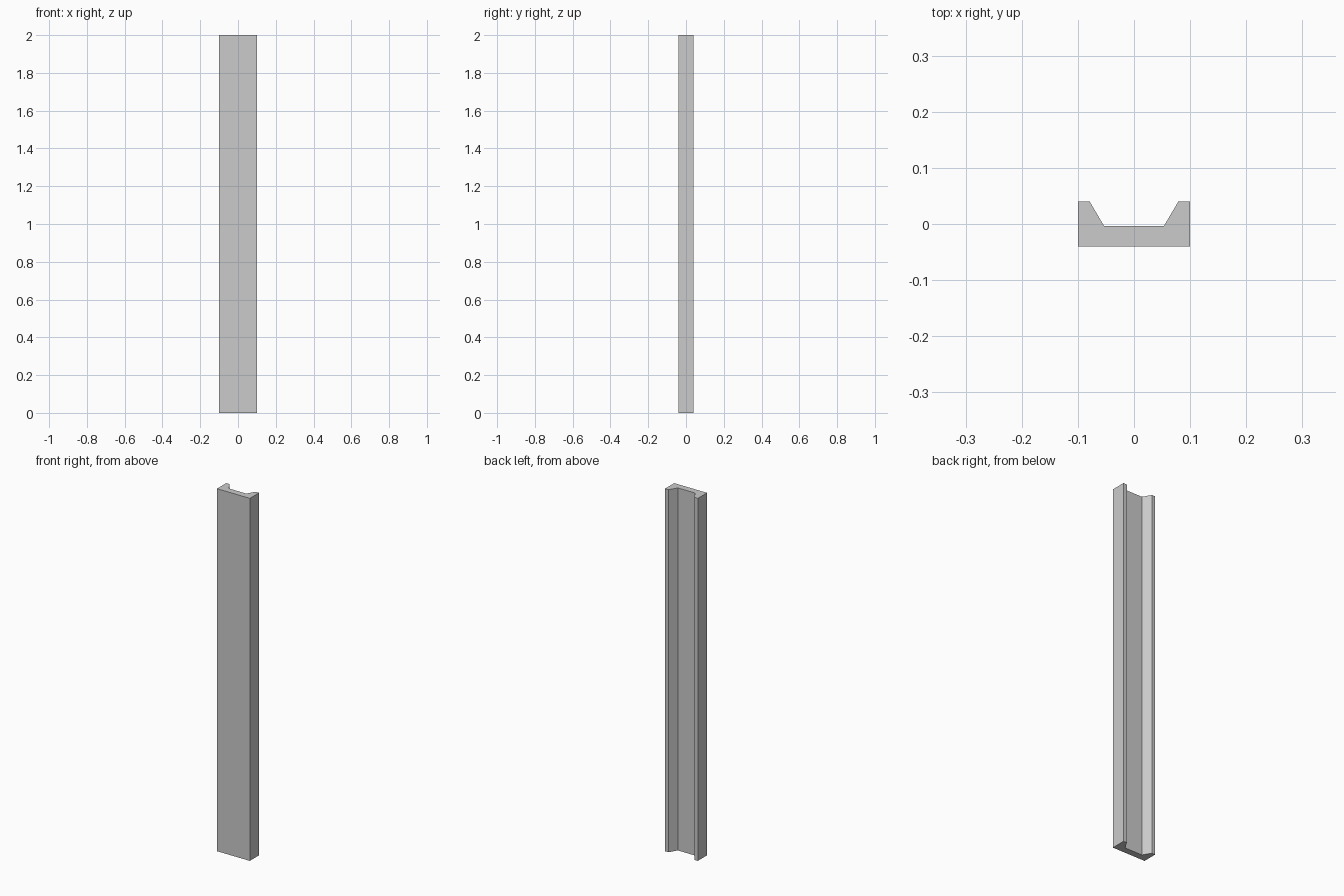
import bpy
import bmesh

if "Cube" in bpy.data.objects:
    bpy.data.objects.remove(bpy.data.objects["Cube"])

HEIGHT = 2.0

# Channel cross-section: right half, mirrored to the left
half = [(0.1, -0.04), (0.1, 0.04), (0.079, 0.04), (0.053, -0.004)]
profile = half + [(-x, y) for x, y in reversed(half)]

# Channel beam: extrude the profile upwards
bm = bmesh.new()
base = bm.faces.new([bm.verts.new((x, y, 0)) for x, y in profile])
result = bmesh.ops.extrude_face_region(bm, geom=[base], use_keep_orig=True)
top_verts = [g for g in result["geom"] if isinstance(g, bmesh.types.BMVert)]
bmesh.ops.translate(bm, verts=top_verts, vec=(0, 0, HEIGHT))
bmesh.ops.recalc_face_normals(bm, faces=bm.faces)

mesh = bpy.data.meshes.new("channel_beam")
bm.to_mesh(mesh)
bm.free()
beam = bpy.data.objects.new("channel_beam", mesh)
bpy.context.collection.objects.link(beam)
